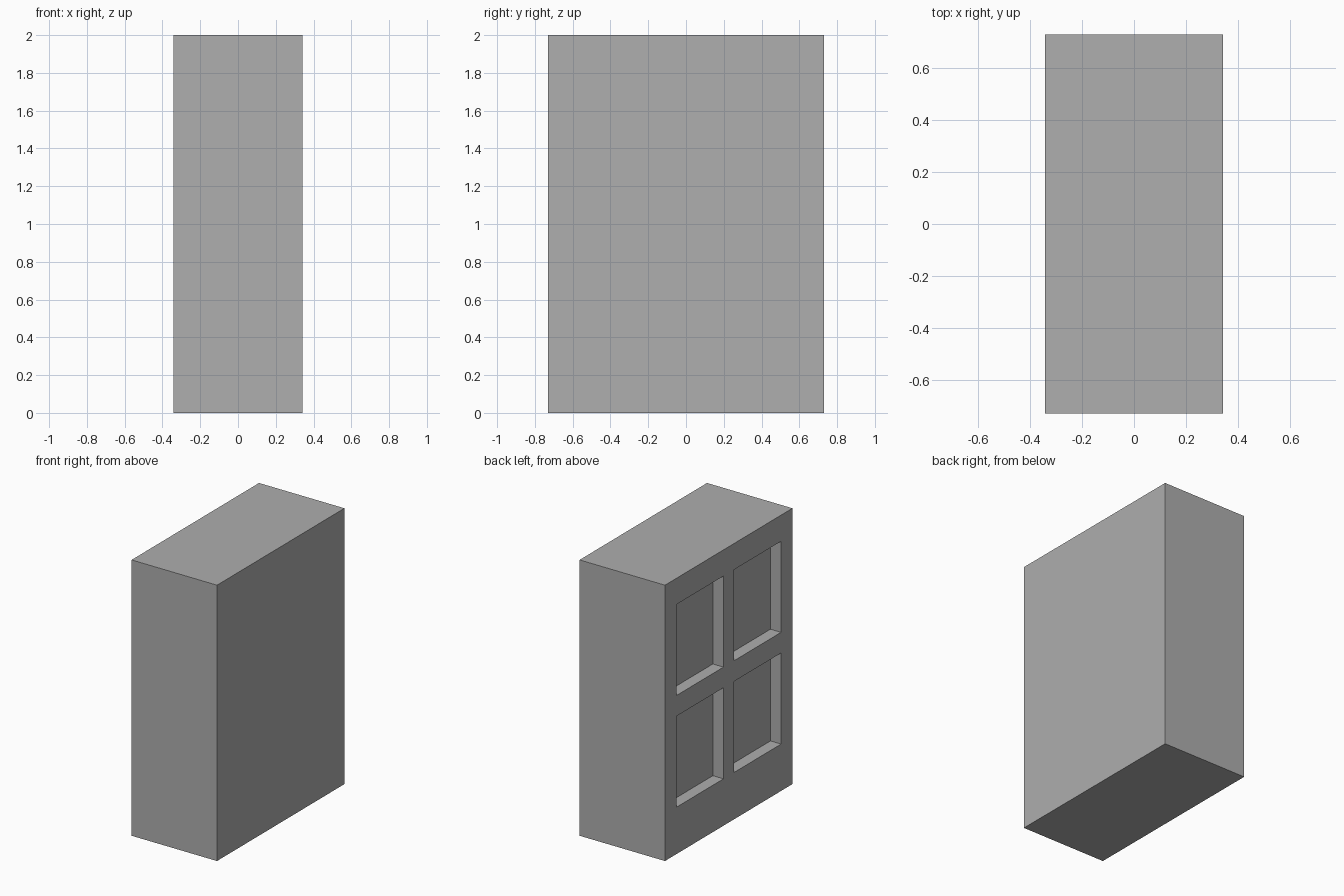
import bpy
import bmesh
from mathutils import Vector

cube = bpy.data.objects.get("Cube")
if cube:
    bpy.data.objects.remove(cube, do_unlink=True)

WIDTH, DEPTH, HEIGHT = 0.685, 1.46, 2.0
RECESS = 0.085
COLUMNS = [(-0.6, -0.06), (0.06, 0.6)]   # recess spans along y
ROWS = [(0.34, 1.0), (1.15, 1.81)]       # recess spans along z

# Plain grey material
grey = bpy.data.materials.new("plain_grey")
grey.use_nodes = True
colour = (0.425, 0.425, 0.425, 1.0)
grey.diffuse_color = colour
for node in grey.node_tree.nodes:
    if node.type == "BSDF_PRINCIPLED":
        node.inputs["Base Color"].default_value = colour

# Solid block standing on the ground
bm = bmesh.new()
bmesh.ops.create_cube(bm, size=1)
bmesh.ops.scale(bm, vec=(WIDTH, DEPTH, HEIGHT), verts=bm.verts)
bmesh.ops.translate(bm, vec=(0, 0, HEIGHT / 2), verts=bm.verts)


def slice_block(axis, spans):
    """Cut edge loops across the block at both ends of every span."""
    for span in spans:
        for position in span:
            bmesh.ops.bisect_plane(
                bm, geom=bm.verts[:] + bm.edges[:] + bm.faces[:],
                plane_co=axis * position, plane_no=axis)


slice_block(Vector((0, 1, 0)), COLUMNS)
slice_block(Vector((0, 0, 1)), ROWS)
bm.normal_update()


def inside(value, spans):
    return any(low < value < high for low, high in spans)


# Four recessed panels sunk into the -x side
panels = []
for face in bm.faces:
    centre = face.calc_center_median()
    if (face.normal.x < -0.9 and inside(centre.y, COLUMNS)
            and inside(centre.z, ROWS)):
        panels.append(face)
bmesh.ops.inset_individual(bm, faces=panels, thickness=0, depth=-RECESS)
bm.normal_update()

mesh = bpy.data.meshes.new("panelled_block")
bm.to_mesh(mesh)
bm.free()
mesh.materials.append(grey)
block = bpy.data.objects.new("panelled_block", mesh)
bpy.context.collection.objects.link(block)
